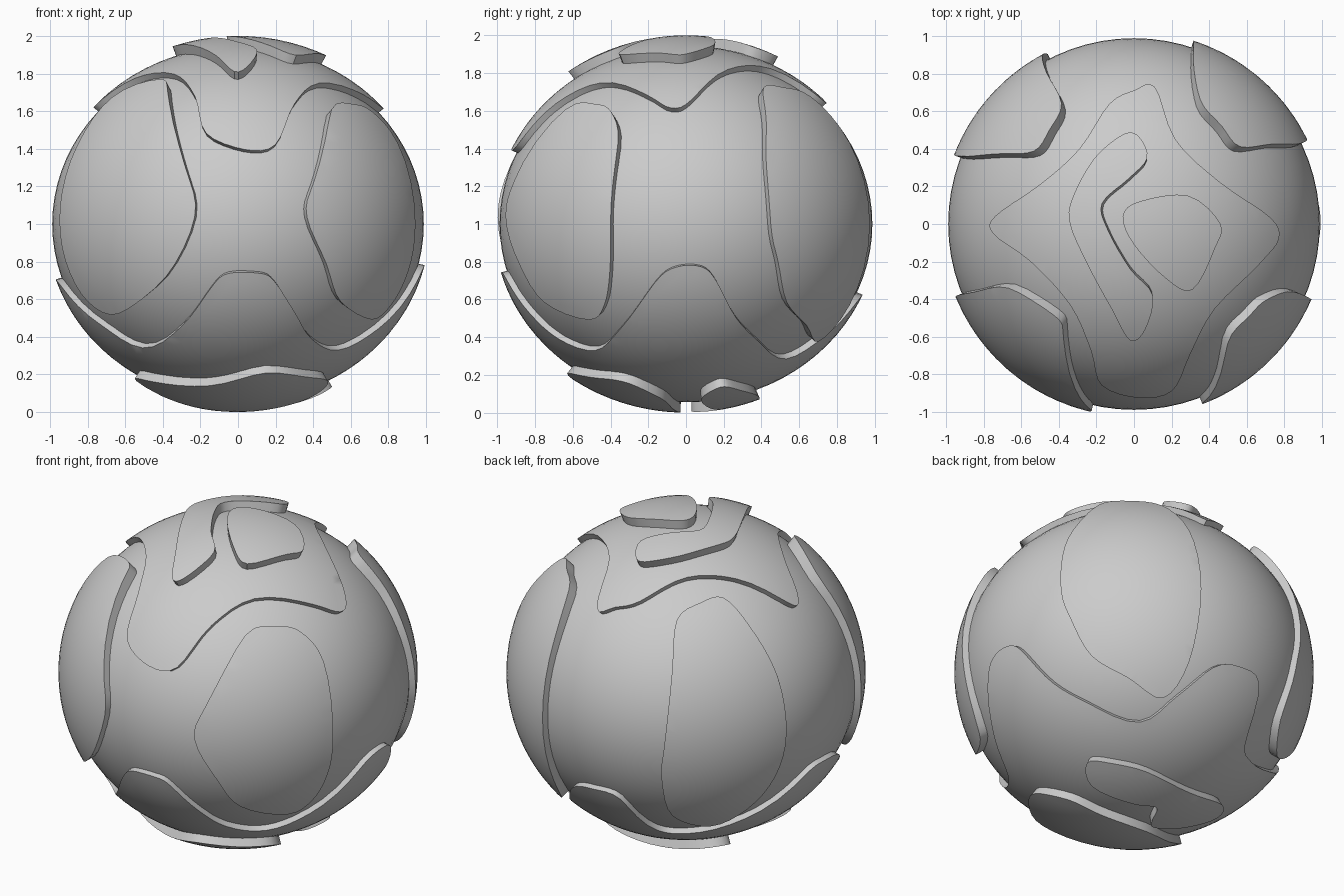
import bpy, bmesh
from math import sin, cos, radians, sqrt, acos
from mathutils import Vector
from mathutils.geometry import delaunay_2d_cdt

if "Cube" in bpy.data.objects:
    bpy.data.objects.remove(bpy.data.objects["Cube"])

CENTRE = Vector((0, 0, 1))


def on_shell(d, a, c):
    """Point of the shell (equator radius a, pole radius c) along direction d."""
    return d / sqrt((d.x ** 2 + d.y ** 2) / a ** 2 + d.z ** 2 / c ** 2)


def from_az_lat(points):
    return [Vector((cos(radians(l)) * cos(radians(a)), cos(radians(l)) * sin(radians(a)),
                    sin(radians(l)))) for a, l in points]


def from_plan(points, side, a, c):
    return [Vector((x, y, side * c * sqrt(1 - (x * x + y * y) / a ** 2))).normalized()
            for x, y in points]


def rounded(p, n=4):
    """Closed smooth curve through the outline points."""
    out = []
    for i in range(len(p)):
        p0, p1, p2, p3 = (p[(i + k - 1) % len(p)] for k in range(4))
        for j in range(n):
            t = j / n
            out.append(0.5 * (2 * p1 + (p2 - p0) * t + (2 * p0 - 5 * p1 + 4 * p2 - p3) * t * t
                              + (3 * p1 - p0 - 3 * p2 + p3) * t ** 3))
    return out


def panel(name, dirs, a, c, depth, step=0.06):
    """Curved plate with side walls, raised on the ball."""
    mid = sum(dirs, Vector()).normalized()
    e1 = mid.orthogonal().normalized()
    e2 = mid.cross(e1)

    def flat(d):
        t = acos(max(-1, min(1, d.dot(mid))))
        v = Vector((d.dot(e1), d.dot(e2)))
        return v.normalized() * t if v.length > 1e-6 else Vector((0, 0))

    def lift(v):
        t = v.length
        if t < 1e-6:
            return mid.copy()
        return mid * cos(t) + (e1 * v.x + e2 * v.y) * (sin(t) / t)

    loop = rounded([flat(d) for d in dirs])
    n = len(loop)
    if sum(loop[i - 1].cross(loop[i]) for i in range(n)) < 0:
        loop.reverse()
    # interior grid, kept clear of the outline
    k = int(1.6 / step)
    grid = [Vector((i * step, j * step)) for i in range(-k, k + 1) for j in range(-k, k + 1)]
    grid = [g for g in grid if min((g - q).length for q in loop) > step * 0.4]
    res = delaunay_2d_cdt(loop + grid, [], [list(range(n))], 1, 1e-5)
    bm = bmesh.new()
    used = {i: None for f in res[2] for i in f}
    for i in used:
        used[i] = bm.verts.new(on_shell(lift(res[0][i]), a, c) + CENTRE)
    for f in res[2]:
        bm.faces.new([used[i] for i in f])
    # side walls down into the ball
    rim = [e for e in bm.edges if e.is_boundary]
    ext = bmesh.ops.extrude_edge_only(bm, edges=rim)
    for v in ext["geom"]:
        if isinstance(v, bmesh.types.BMVert):
            d = v.co - CENTRE
            v.co -= d.normalized() * depth
    bmesh.ops.recalc_face_normals(bm, faces=bm.faces)
    top = min(bm.faces, key=lambda f: (f.calc_center_median() - CENTRE - mid).length)
    if top.normal.dot(mid) < 0:
        bmesh.ops.reverse_faces(bm, faces=bm.faces)
    finish(name, bm)


def finish(name, bm):
    me = bpy.data.meshes.new(name)
    bm.to_mesh(me)
    bm.free()
    ob = bpy.data.objects.new(name, me)
    bpy.context.collection.objects.link(ob)
    bpy.ops.object.select_all(action='DESELECT')
    ob.select_set(True)
    bpy.context.view_layer.objects.active = ob
    bpy.ops.object.shade_smooth_by_angle(angle=radians(35))


# Ball core, slightly flattened at the poles
bm = bmesh.new()
bmesh.ops.create_uvsphere(bm, u_segments=72, v_segments=40, radius=1)
for v in bm.verts:
    v.co = Vector((v.co.x * 0.988, v.co.y * 0.988, v.co.z * 0.91)) + CENTRE
finish("ball_core", bm)

# Four oval side panels: (angle away from the front/back axis, latitude)
fl = [(41, 50), (31, 44), (17, 18), (13, 2), (23, -16), (45, -28), (59, -24), (66, -11),
      (68, 5), (67, 24), (63, 42)]
fr = [(38, 37), (52, 39), (61, 36), (67, 25), (67, 0), (66, -14), (62, -25), (54, -30),
      (36, -24), (28, -12), (21, 2), (24, 13)]
br = [(54, 46), (60, 33), (64, 18), (64, 0), (61, -11), (55, -24), (42, -32), (28, -38),
      (20, -25), (18, 0), (20, 25), (28, 42), (42, 46)]
bl = [(28, 0), (30, 24), (31, 42), (42, 48), (54, 49), (62, 38), (68, 20), (69, 0),
      (66, -15), (58, -28), (45, -36), (30, -29), (27, -12)]
for name, pts, axis, sign in (("front_left_panel", fl, 270, -1), ("front_right_panel", fr, 270, 1),
                              ("back_right_panel", br, 90, -1), ("back_left_panel", bl, 90, 1)):
    panel(name, from_az_lat([(axis + sign * a, l) for a, l in pts]), 1.025, 0.99, 0.09)

# Four-pointed star panels at top and bottom
star = [(.11, .73), (0, .71), (-.13, .64), (-.29, .4), (-.5, .21), (-.74, .04), (-.75, -.05),
        (-.55, -.2), (-.34, -.43), (-.23, -.67), (-.17, -.86), (.03, -.925), (.2, -.89),
        (.3, -.69), (.43, -.45), (.67, -.21), (.77, -.08), (.73, .03), (.46, .22), (.22, .45)]
panel("top_star_panel", from_plan(star, 1, 1.02, 0.945), 1.02, 0.945, 0.09)
low = [(267, -15), (277, -15), (282, -18), (290, -28), (300, -38), (318, -43), (335, -34),
       (350, -18), (357, -13), (5, -13), (10, -18), (18, -30), (30, -39), (53, -47), (68, -37),
       (80, -25), (90, -22), (101, -24), (112, -43), (126, -45), (150, -36), (170, -20),
       (180, -17), (192, -20), (209, -32), (226, -42), (249, -33), (261, -20)]
panel("bottom_star_panel", from_az_lat(low), 1.02, 0.945, 0.09)

# Raised pads on the stars: (name, side, plan outline)
pads = [
    ("top_hook_pad", 1, [(-.05, .48), (.03, .46), (.07, .35), (-.03, .24), (-.17, .11),
                         (-.14, -.03), (-.02, -.24), (.1, -.38), (.06, -.56), (-.02, -.62),
                         (-.12, -.45), (-.26, -.19), (-.34, 0), (-.33, .13), (-.21, .35)]),
    ("top_wedge_pad", 1, [(-.06, .04), (.03, .12), (.29, .15), (.46, 0), (.43, -.13),
                          (.31, -.35), (.17, -.29), (0, -.11)]),
    ("bottom_wedge_pad", -1, [(-.54, -.22), (-.45, -.36), (-.15, -.52), (.15, -.63), (.4, -.46),
                              (.48, -.3), (.38, -.13), (.2, -.07), (-.02, -.03), (-.23, -.06)]),
    ("bottom_hook_pad", -1, [(.5, .18), (.42, .28), (.22, .38), (-.1, .38), (-.38, .33),
                             (-.45, .2), (-.28, .08), (-.12, .03), (-.06, .09), (0, .2),
                             (.12, .15), (.38, .08)]),
]
for name, side, pts in pads:
    panel(name, from_plan(pts, side, 1.06, 1.0), 1.06, 1.0, 0.085, 0.05)
